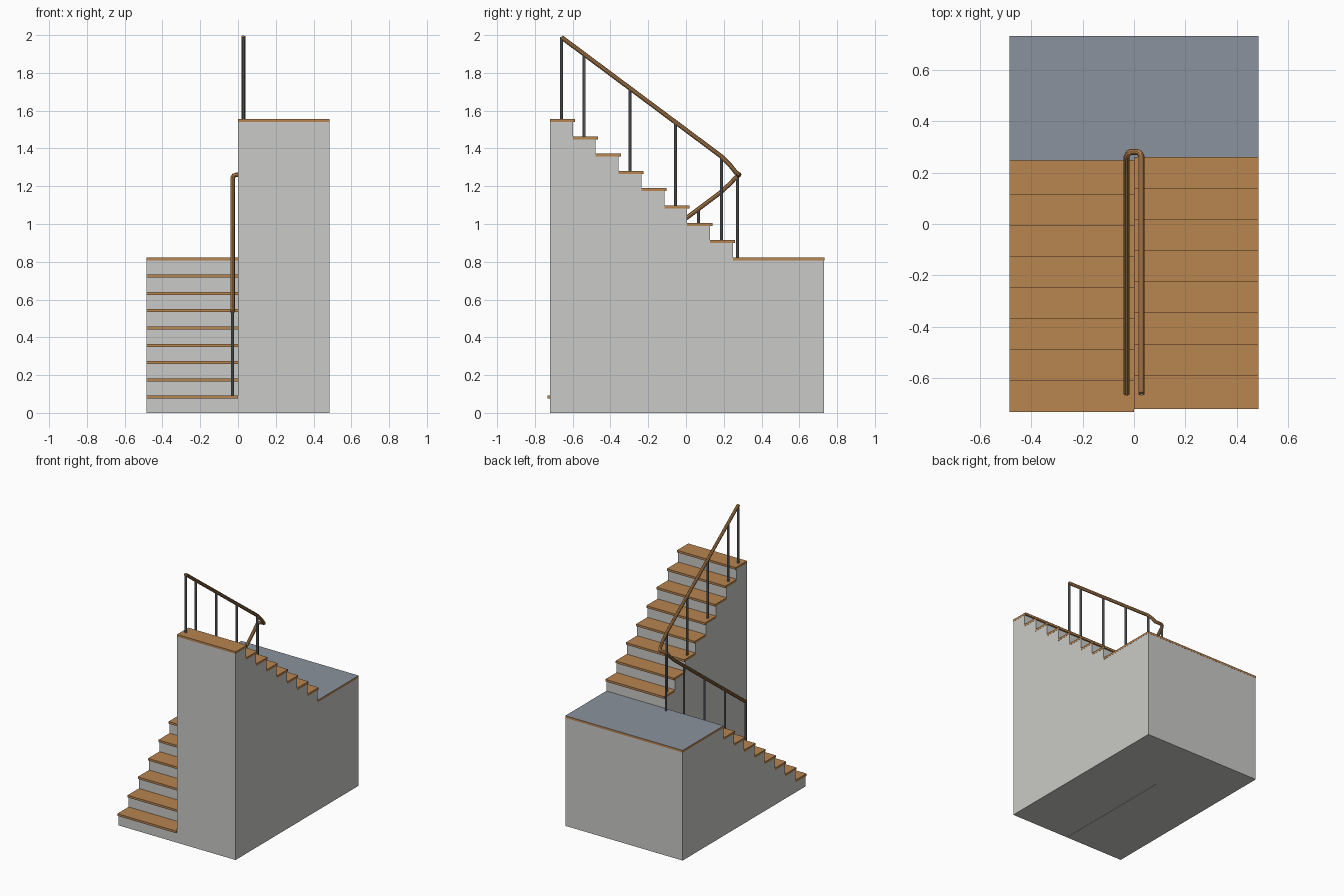
import bpy, bmesh
from mathutils import Vector

if "Cube" in bpy.data.objects:
    bpy.data.objects.remove(bpy.data.objects["Cube"])

RISE, RUN, NOSE, T = 0.0915, 0.121, 0.012, 0.016
W, Y0, Y1, YB = 0.485, -0.72, 0.248, 0.732
RX = 0.029  # rail offset from the centre line


def material(name, rgb):
    m = bpy.data.materials.new(name)
    m.diffuse_color = (*rgb, 1)
    m.use_nodes = True
    m.node_tree.nodes["Principled BSDF"].inputs["Base Color"].default_value = m.diffuse_color
    return m


WALL = material("pale_grey_plaster", (0.59, 0.59, 0.57))
WOOD = material("warm_wood", (0.48, 0.235, 0.08))
FLOOR = material("blue_grey_floor", (0.26, 0.29, 0.34))
METAL = material("grey_metal", (0.2, 0.21, 0.22))


def finish(name, bm, *mats):
    bmesh.ops.recalc_face_normals(bm, faces=bm.faces)
    me = bpy.data.meshes.new(name)
    bm.to_mesh(me)
    bm.free()
    ob = bpy.data.objects.new(name, me)
    bpy.context.collection.objects.link(ob)
    for m in mats:
        me.materials.append(m)
    return ob


def box(name, lo, hi, mat):
    bm = bmesh.new()
    bmesh.ops.create_cube(bm, size=1)
    lo, hi = Vector(lo), Vector(hi)
    for v in bm.verts:
        v.co = (lo + hi) / 2 + v.co * (hi - lo)
    return finish(name, bm, mat)


def extrude_x(name, profile, x0, x1, mat):
    bm = bmesh.new()
    face = bm.faces.new([bm.verts.new((x0, y, z)) for y, z in profile])
    ext = bmesh.ops.extrude_face_region(bm, geom=[face])
    for v in ext["geom"]:
        if isinstance(v, bmesh.types.BMVert):
            v.co.x = x1
    return finish(name, bm, mat)


def tube(name, points, radius, mat, res=2):
    cu = bpy.data.curves.new(name, "CURVE")
    cu.dimensions = "3D"
    cu.bevel_depth, cu.bevel_resolution, cu.use_fill_caps = radius, res, True
    sp = cu.splines.new("POLY")
    sp.points.add(len(points) - 1)
    for p, co in zip(sp.points, points):
        p.co = (*co, 1)
    tmp = bpy.data.objects.new(name + "_curve", cu)
    bpy.context.collection.objects.link(tmp)
    bpy.context.view_layer.update()
    me = bpy.data.meshes.new_from_object(tmp.evaluated_get(bpy.context.evaluated_depsgraph_get()))
    bpy.data.objects.remove(tmp)
    me.materials.clear()
    me.materials.append(mat)
    ob = bpy.data.objects.new(name, me)
    bpy.context.collection.objects.link(ob)
    bpy.context.view_layer.objects.active = ob
    bpy.ops.object.select_all(action="DESELECT")
    ob.select_set(True)
    bpy.ops.object.shade_smooth_by_angle()


def flight(name, x0, x1, start, sign, base):
    """Solid stepped body plus eight treads, climbing along sign * y."""
    prof = [(start, 0)]
    for k in range(8):
        z = base + RISE * (k + 1)
        a, b = start + sign * RUN * k, start + sign * RUN * (k + 1)
        prof += [(a, z - T), (b, z - T)]
        ys = sorted((a - sign * NOSE, b))
        box(f"{name}_tread_{k + 1}", (x0, ys[0], z - T), (x1, ys[1], z), WOOD)
    prof.append((start + sign * RUN * 8, 0))
    extrude_x(name + "_body", prof, x0 + 0.001, x1 - 0.001, WALL)


# Two flights of stairs
LAND = RISE * 9
flight("lower_flight", -W, 0, Y0, 1, 0)
flight("upper_flight", 0, W, Y1, -1, LAND)

# Landing: block and slab with a coloured top
box("landing_body", (-W + 0.001, Y1, 0), (W - 0.001, YB - 0.001, LAND - T), WALL)
slab = box("landing_slab", (-W, Y1, LAND - T), (W, YB, LAND), WOOD)
slab.data.materials.append(FLOOR)
for p in slab.data.polygons:
    p.material_index = int(p.normal.z > 0.5)

# Handrail: one continuous tube turning above the landing
path = [(-RX, -0.66, 0.535), (-RX, 0.18, 1.165), (-RX, 0.235, 1.215),
        (-RX, 0.262, 1.245), (-0.022, 0.276, 1.256), (-0.01, 0.281, 1.26),
        (0.01, 0.281, 1.262), (0.022, 0.276, 1.265), (RX, 0.262, 1.275),
        (RX, 0.235, 1.31), (RX, 0.187, 1.358), (RX, -0.66, 1.989)]
tube("handrail", path, 0.012, WOOD, 3)

# Balusters: on every second tread, at the turn and at the top
for k in (0, 2, 4, 6):
    y = -0.66 + RUN * k
    tube(f"lower_baluster_{k}", [(-RX, y, RISE * (k + 1)), (-RX, y, 0.535 + 0.75 * RUN * k)], 0.008, METAL)
for k in (1, 3, 5, 7, 8):
    y = 0.187 - RUN * (k - 1)
    tube(f"upper_baluster_{k}", [(RX, y, LAND + RISE * k), (RX, y, 1.358 + 0.745 * RUN * (k - 1))], 0.008, METAL)
tube("landing_baluster", [(-RX + 0.004, 0.272, LAND), (-RX + 0.004, 0.272, 1.253)], 0.008, METAL)
